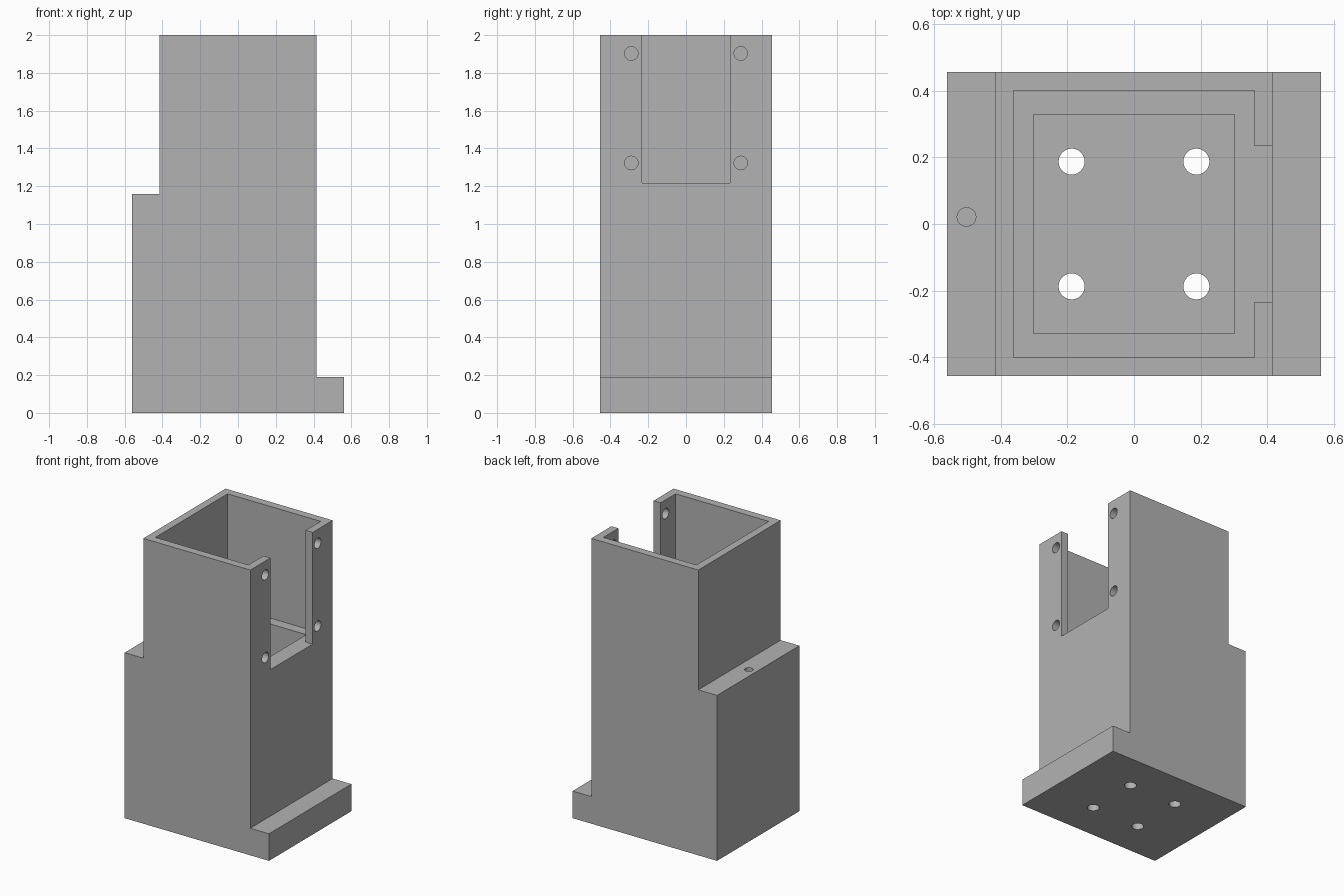
import bpy
import bmesh
from math import pi
from mathutils import Matrix, Vector

if "Cube" in bpy.data.objects:
    bpy.data.objects.remove(bpy.data.objects["Cube"], do_unlink=True)

# Main dimensions
HALF_X, HALF_Y, TOP = 0.56, 0.456, 2.0
TOWER_X = 0.415
BASE_Z, SHOULDER_Z, LEDGE_Z = 0.19, 1.16, 1.217

grey = bpy.data.materials.new("plain grey")
grey.use_nodes = True
color = (0.45, 0.45, 0.45, 1)
grey.diffuse_color = color
grey.node_tree.nodes["Principled BSDF"].inputs["Base Color"].default_value = color


def add_object(name, bm):
    bmesh.ops.recalc_face_normals(bm, faces=bm.faces)
    mesh = bpy.data.meshes.new(name)
    bm.to_mesh(mesh)
    bm.free()
    mesh.materials.append(grey)
    obj = bpy.data.objects.new(name, mesh)
    bpy.context.collection.objects.link(obj)
    return obj


def box(name, low, high):
    low, high = Vector(low), Vector(high)
    bm = bmesh.new()
    place = Matrix.Translation((low + high) / 2) @ Matrix.Diagonal((*(high - low), 1))
    bmesh.ops.create_cube(bm, size=1, matrix=place)
    return add_object(name, bm)


def cylinder(name, center, radius, length, along_x=False):
    bm = bmesh.new()
    turn = Matrix.Rotation(pi / 2 if along_x else 0, 4, "Y")
    bmesh.ops.create_cone(bm, cap_ends=True, segments=32, radius1=radius, radius2=radius,
                          depth=length, matrix=Matrix.Translation(center) @ turn)
    return add_object(name, bm)


def cut(target, cutter):
    mod = target.modifiers.new(cutter.name, "BOOLEAN")
    mod.operation = "DIFFERENCE"
    mod.solver = "EXACT"
    mod.object = cutter
    bpy.context.view_layer.objects.active = target
    bpy.ops.object.modifier_apply(modifier=mod.name)
    bpy.data.objects.remove(cutter, do_unlink=True)


# Stepped housing: side profile extruded from front to back
profile = [(-HALF_X, 0), (HALF_X, 0), (HALF_X, BASE_Z), (TOWER_X, BASE_Z), (TOWER_X, TOP),
           (-TOWER_X, TOP), (-TOWER_X, SHOULDER_Z), (-HALF_X, SHOULDER_Z)]
bm = bmesh.new()
face = bm.faces.new([bm.verts.new((x, -HALF_Y, z)) for x, z in profile])
side = bmesh.ops.extrude_face_region(bm, geom=[face])
bmesh.ops.translate(bm, vec=(0, 2 * HALF_Y, 0),
                    verts=[v for v in side["geom"] if isinstance(v, bmesh.types.BMVert)])
housing = add_object("housing", bm)

# Wide upper cavity, narrower lower well and the open slot in the right wall
cut(housing, box("upper_cavity", (-0.361, -0.4, LEDGE_Z), (0.361, 0.4, TOP + 0.1)))
cut(housing, box("lower_well", (-0.301, -0.328, BASE_Z), (0.301, 0.328, LEDGE_Z + 0.1)))
cut(housing, box("wall_slot", (0.34, -0.234, LEDGE_Z), (0.5, 0.234, TOP + 0.1)))

# Floor holes and screw holes beside the slot
for sx in (-1, 1):
    for sy in (-1, 1):
        cut(housing, cylinder("floor_hole", (0.187 * sx, 0.187 * sy, 0.1), 0.039, 0.4))
for z in (1.323, 1.903):
    for sy in (-1, 1):
        cut(housing, cylinder("screw_hole", (0.4, 0.29 * sy, z), 0.036, 0.2, True))

# Blind hole in the shoulder
cut(housing, cylinder("shoulder_hole", (-0.502, 0.021, SHOULDER_Z), 0.028, 0.6))

# Smooth hole walls, crisp edges elsewhere
bpy.ops.object.select_all(action="DESELECT")
housing.select_set(True)
bpy.context.view_layer.objects.active = housing
bpy.ops.object.shade_smooth_by_angle(angle=pi / 6)
